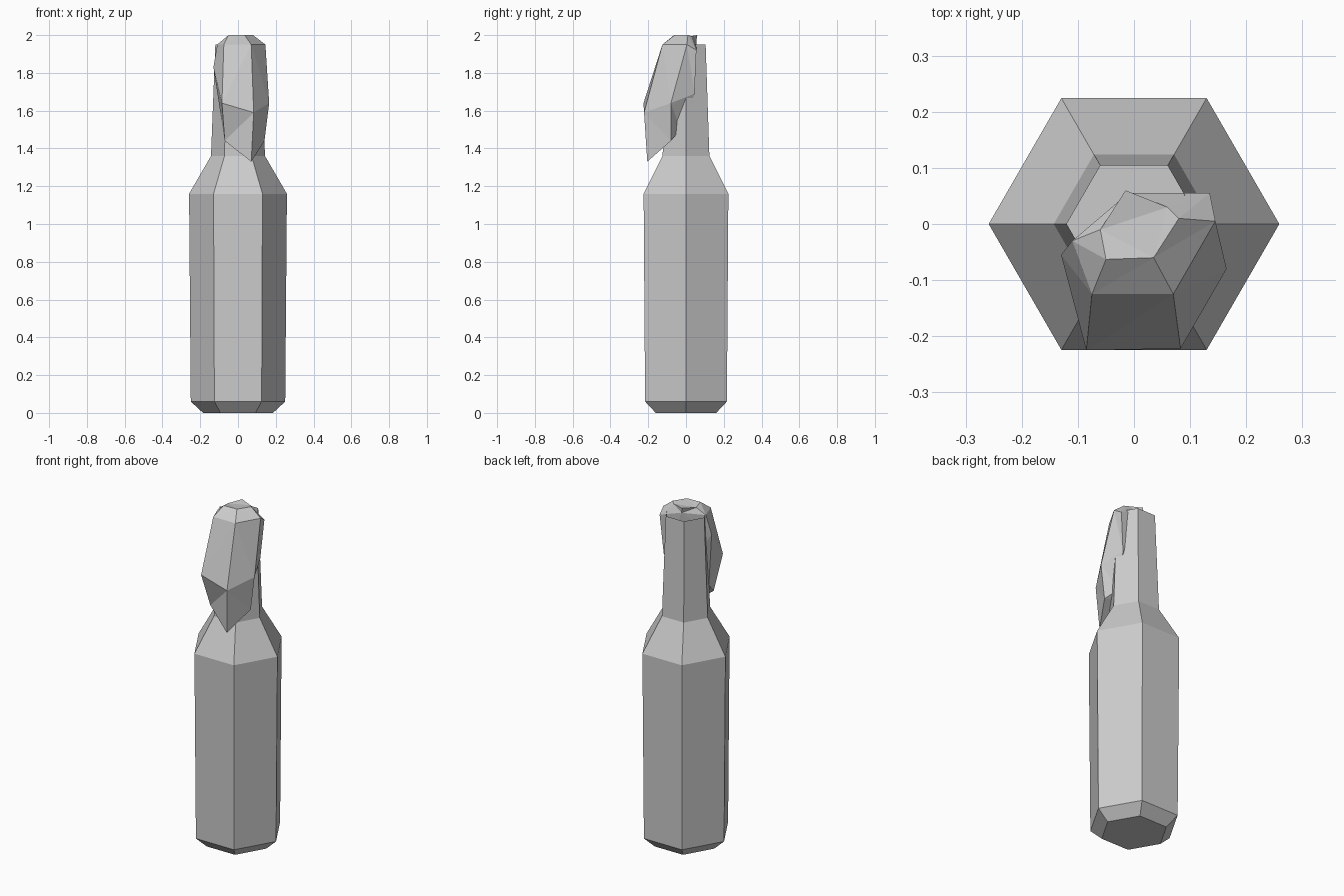
import bpy, bmesh
from math import cos, sin, pi

if "Cube" in bpy.data.objects:
    bpy.data.objects.remove(bpy.data.objects["Cube"])


def loft(name, rings, cap_top):
    """Bridge successive vertex rings into one flat shaded mesh."""
    bm = bmesh.new()
    loops = [[bm.verts.new(p) for p in ring] for ring in rings]
    n = len(loops[0])
    for a, b in zip(loops, loops[1:]):
        for i in range(n):
            j = (i + 1) % n
            bm.faces.new((a[i], a[j], b[j], b[i]))
    bm.faces.new(loops[0][::-1])
    if cap_top:
        bm.faces.new(loops[-1])
        # crumpled cloth: split bent quads into flat triangles
        bmesh.ops.triangulate(bm, faces=[f for f in bm.faces if len(f.verts) > 3])
        bmesh.ops.recalc_face_normals(bm, faces=bm.faces)
    mesh = bpy.data.meshes.new(name)
    bm.to_mesh(mesh)
    bm.free()
    obj = bpy.data.objects.new(name, mesh)
    bpy.context.collection.objects.link(obj)
    return obj


# Six-sided bottle, open at the mouth: (radius, height)
profile = [(0.185, 0), (0.25, 0.06), (0.259, 1.16), (0.143, 1.36), (0.12, 1.95)]
loft("bottle", [[(r * cos(i * pi / 3), r * sin(i * pi / 3), z) for i in range(6)]
                for r, z in profile], False)

# Rag stuffed in the mouth and hanging over the front
# each ring: front left, front right, right, back right, back, left
rag = [
    [(-.07, -.16, 1.44), (.07, -.205, 1.33), (.14, -.08, 1.44),
     (.08, -.03, 1.50), (0, -.05, 1.48), (-.08, -.10, 1.50)],
    [(-.085, -.225, 1.64), (.083, -.222, 1.59), (.165, -.08, 1.64),
     (.115, .045, 1.69), (-.03, 0, 1.65), (-.13, -.055, 1.83)],
    [(-.075, -.125, 1.95), (.07, -.125, 1.95), (.145, .005, 1.95),
     (.135, .055, 1.92), (-.01, .055, 1.97), (-.11, -.03, 1.95)],
    [(-.05, -.063, 2), (.035, -.06, 2), (.08, .01, 2),
     (.06, .03, 1.995), (-.015, .06, 2), (-.06, -.01, 1.99)],
]
loft("rag", rag, True)
